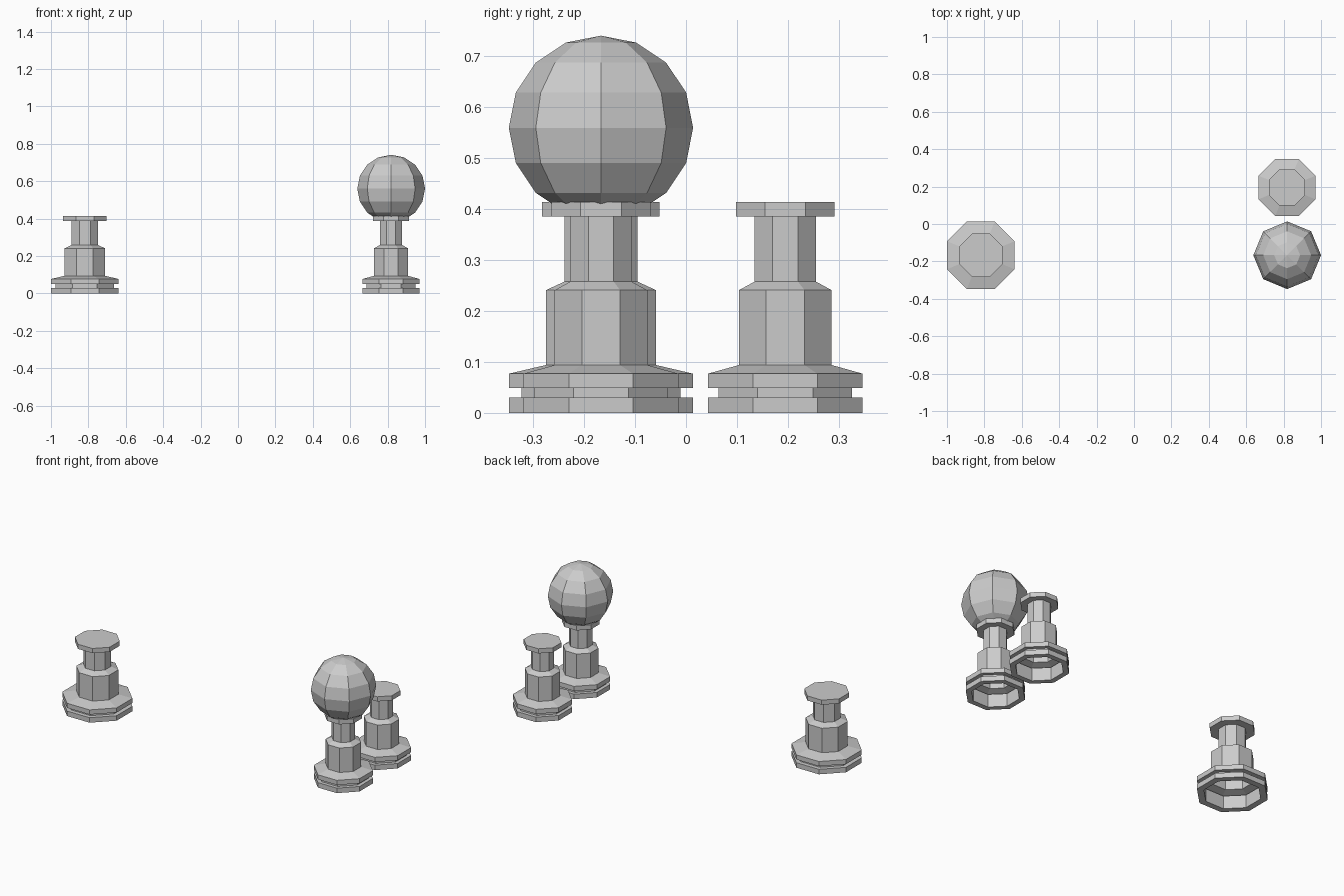
import bpy, bmesh, math

if "Cube" in bpy.data.objects:
    bpy.data.objects.remove(bpy.data.objects["Cube"])

# Pedestal profile: (distance to flat side, height), hollow underneath
PROFILE = [(0.122, 0.077), (0.122, 0), (0.152, 0), (0.152, 0.03), (0.131, 0.03),
           (0.131, 0.049), (0.152, 0.049), (0.152, 0.077), (0.091, 0.094),
           (0.091, 0.241), (0.060, 0.258), (0.060, 0.386), (0.097, 0.386),
           (0.097, 0.414)]
SIDES = 8


def finish(name, bm, location):
    mesh = bpy.data.meshes.new(name)
    bm.to_mesh(mesh)
    bm.free()
    obj = bpy.data.objects.new(name, mesh)
    obj.location = location
    bpy.context.collection.objects.link(obj)
    return obj


def pedestal(name, x, y, width=1.0):
    bm = bmesh.new()
    rings = []
    for apothem, z in PROFILE:
        r = apothem * width / math.cos(math.pi / SIDES)
        angles = [(i + 0.5) * math.tau / SIDES for i in range(SIDES)]
        rings.append([bm.verts.new((r * math.cos(a), r * math.sin(a), z)) for a in angles])
    for low, high in zip(rings, rings[1:]):
        for i in range(SIDES):
            j = (i + 1) % SIDES
            bm.faces.new((low[i], low[j], high[j], high[i]))
    bm.faces.new(rings[-1])
    return finish(name, bm, (x, y, 0))


# Three stands: a wide one on the left, two slim ones on the right
pedestal("wide_pedestal", -0.819, -0.167, 1.19)
pedestal("front_pedestal", 0.818, -0.167)
pedestal("back_pedestal", 0.818, 0.195)

# Faceted ball resting in the front right stand
bm = bmesh.new()
bmesh.ops.create_uvsphere(bm, u_segments=8, v_segments=8, radius=0.181)
finish("ball", bm, (0.819, -0.167, 0.56))
